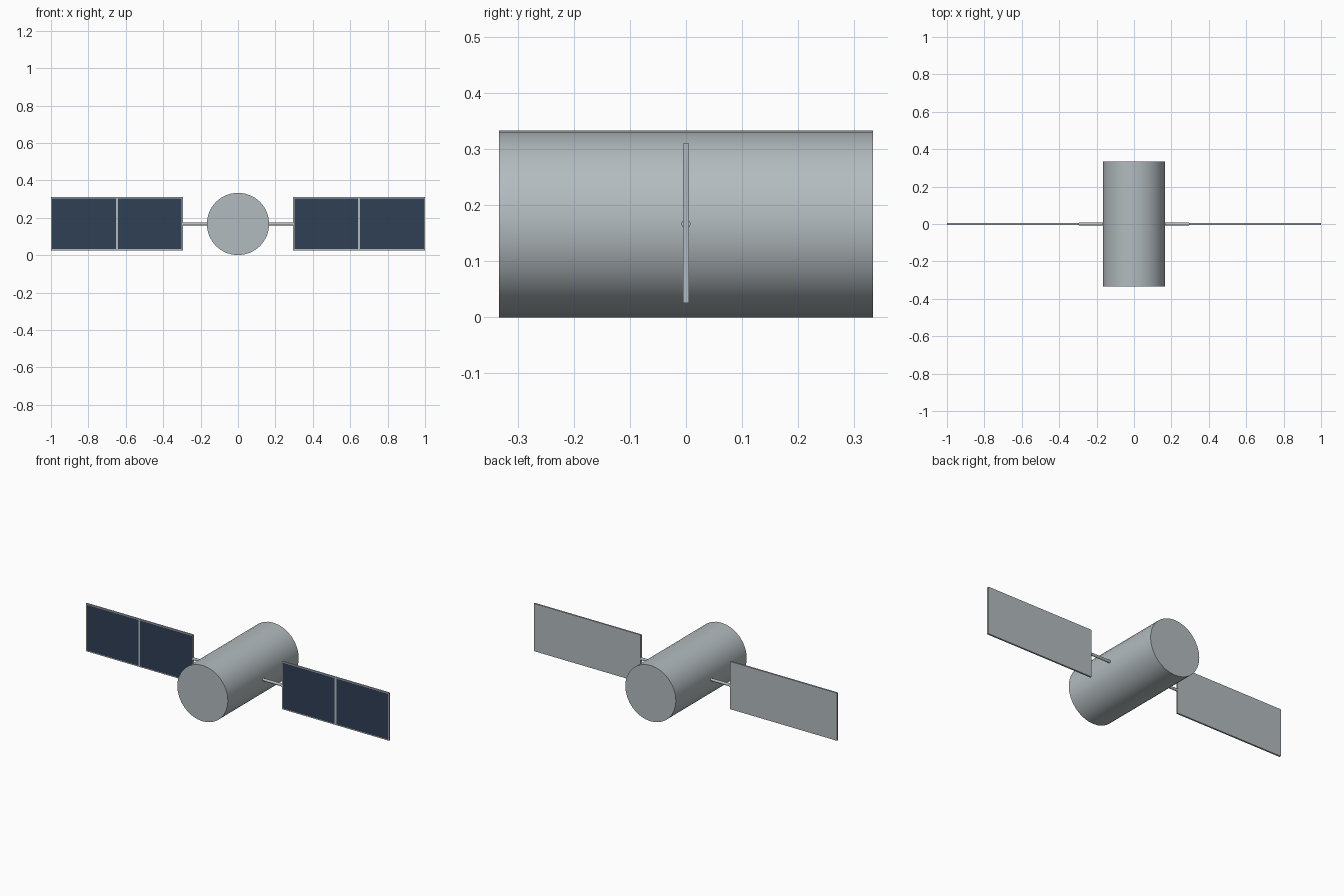
import bpy, bmesh, math
from mathutils import Matrix

cube = bpy.data.objects.get("Cube")
if cube:
    bpy.data.objects.remove(cube, do_unlink=True)


def material(name, rgb):
    mat = bpy.data.materials.new(name)
    mat.use_nodes = True
    mat.diffuse_color = (*rgb, 1)
    mat.node_tree.nodes["Principled BSDF"].inputs["Base Color"].default_value = (*rgb, 1)
    return mat


metal = material("grey_metal", (0.45, 0.50, 0.52))
cell_blue = material("dark_blue_cells", (0.03, 0.05, 0.09))

RADIUS, LENGTH = 0.1667, 0.667
MID_Z = RADIUS
PANEL_IN, PANEL_OUT = 0.295, 1.0
PANEL_HEIGHT, PANEL_DEPTH, FRAME = 0.284, 0.01, 0.006


def cylinder(name, radius, length, location, rotation, sides):
    bpy.ops.mesh.primitive_cylinder_add(vertices=sides, radius=radius, depth=length,
                                        location=location, rotation=rotation)
    obj = bpy.context.object
    obj.name = name
    obj.data.materials.append(metal)
    bpy.ops.object.shade_smooth_by_angle(angle=math.radians(35))
    return obj


def solar_panel(name, side):
    width = PANEL_OUT - PANEL_IN
    bm = bmesh.new()
    bmesh.ops.create_cube(bm, size=1,
                          matrix=Matrix.Diagonal((width, PANEL_DEPTH, PANEL_HEIGHT, 1)))
    # Split into two halves, then inset the front faces as cells
    bmesh.ops.bisect_plane(bm, geom=bm.verts[:] + bm.edges[:] + bm.faces[:],
                           plane_co=(0, 0, 0), plane_no=(1, 0, 0))
    bm.normal_update()
    cells = [f for f in bm.faces if f.normal.y < -0.9]
    bmesh.ops.inset_individual(bm, faces=cells, thickness=FRAME, use_even_offset=True)
    for f in cells:
        f.material_index = 1
    mesh = bpy.data.meshes.new(name)
    bm.to_mesh(mesh)
    bm.free()
    mesh.materials.append(metal)
    mesh.materials.append(cell_blue)
    obj = bpy.data.objects.new(name, mesh)
    obj.location = (side * (PANEL_IN + PANEL_OUT) / 2, 0, MID_Z + 0.001)
    bpy.context.collection.objects.link(obj)


# Main body
cylinder("body", RADIUS, LENGTH, (0, 0, MID_Z), (math.pi / 2, 0, 0), 32)

# Arms and panels on both sides
for label, side in (("left", 1), ("right", -1)):
    start = RADIUS - 0.02
    cylinder(label + "_arm", 0.008, PANEL_IN - start,
             (side * (start + PANEL_IN) / 2, 0, MID_Z), (0, math.pi / 2, 0), 16)
    solar_panel(label + "_solar_panel", side)
